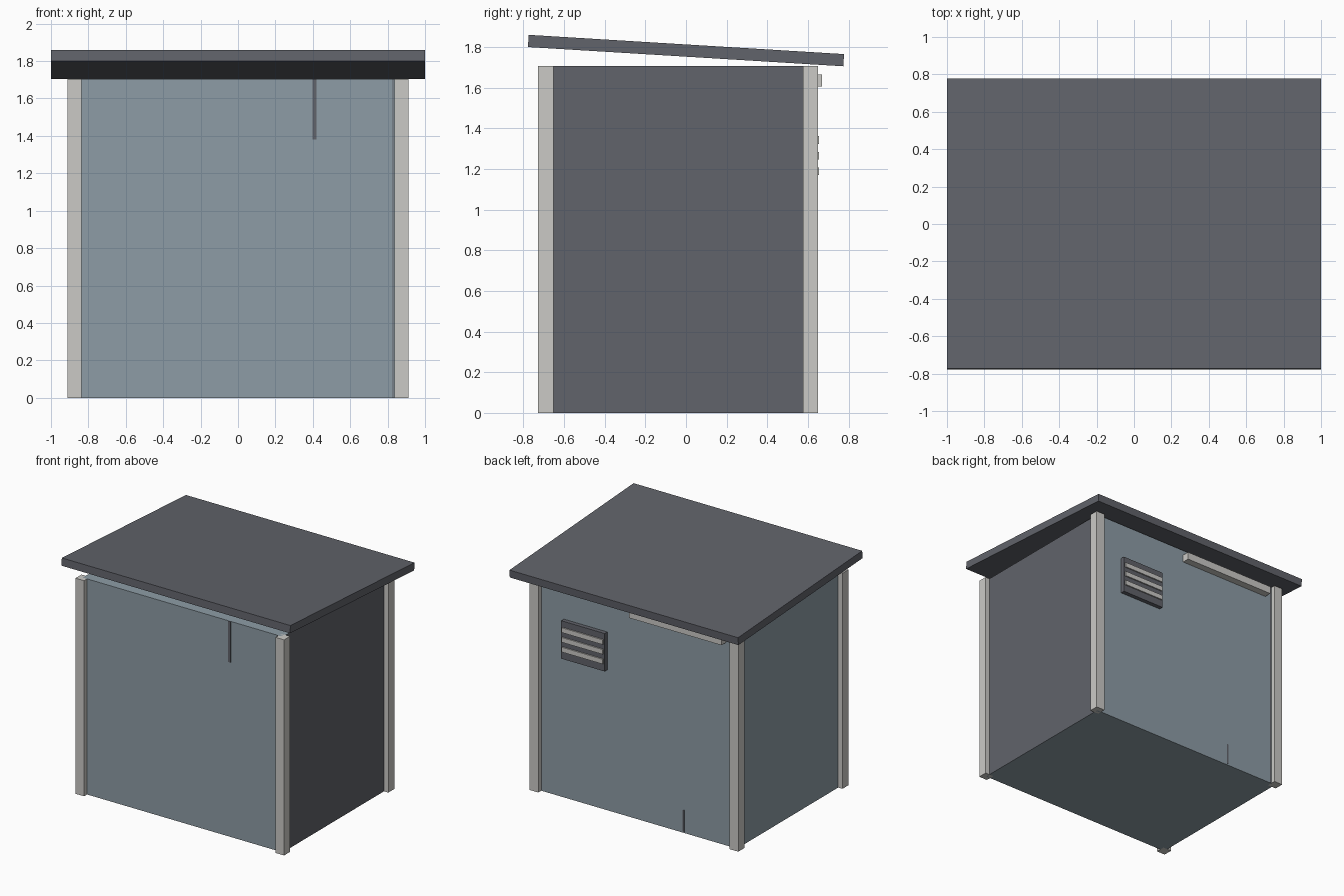
import bpy
import math

if "Cube" in bpy.data.objects:
    bpy.data.objects.remove(bpy.data.objects["Cube"], do_unlink=True)


def material(name, rgb):
    mat = bpy.data.materials.new(name)
    mat.use_nodes = True
    mat.diffuse_color = (*rgb, 1)
    bsdf = next(n for n in mat.node_tree.nodes if n.type == 'BSDF_PRINCIPLED')
    bsdf.inputs["Base Color"].default_value = (*rgb, 1)
    bsdf.inputs["Roughness"].default_value = 0.8
    return mat


BLUE = material("blue grey panel", (0.27, 0.335, 0.38))
DARK = material("dark grey", (0.12, 0.125, 0.145))
LIGHT = material("light trim", (0.6, 0.59, 0.565))


def box(name, x, y, z, *mats):
    """Box spanning the given (low, high) ranges."""
    bpy.ops.mesh.primitive_cube_add(size=1)
    ob = bpy.context.object
    ob.name = name
    for v in ob.data.vertices:
        v.co = [lo + (hi - lo) * (c + 0.5) for c, (lo, hi) in zip(v.co, (x, y, z))]
    for mat in mats:
        ob.data.materials.append(mat)
    return ob


HALF_X, FRONT, BACK, TOP = 0.875, -0.69, 0.612, 1.705
POST = 0.0375

# Cabin body, with the wall on its left side in dark grey
body = box("cabin_body", (-HALF_X, HALF_X), (FRONT, BACK), (0, TOP), BLUE, DARK)
for face in body.data.polygons:
    face.material_index = 1 if face.normal.x > 0.9 else 0

# Corner posts
for side, sx in (("left", 1), ("right", -1)):
    for end, cy in (("front", FRONT), ("back", BACK)):
        cx = sx * HALF_X
        box(f"{end}_{side}_post", (cx - POST, cx + POST),
            (cy - POST, cy + POST), (0, TOP), LIGHT)

# Sloping roof slab, higher at the front
roof = box("roof", (-1, 1), (-0.777, 0.777), (-0.03, 0.03), DARK)
roof.rotation_euler.x = -math.atan(0.061)
roof.location.z = 1.782

# Vent on the back wall: dark plate with three light slats
box("vent_frame", (0.26, 0.64), (BACK, 0.645), (1.11, 1.41), DARK)
for i in range(3):
    z = 1.265 + (i - 1) * 0.077
    box(f"vent_slat_{i + 1}", (0.27, 0.63), (0.63, 0.655), (z - 0.019, z + 0.019), LIGHT)

# Long lamp under the back eave
box("back_lamp", (-0.78, 0.03), (BACK, 0.67), (1.605, 1.665), LIGHT)

# Thin panel seams on the front and back walls
box("front_seam_short", (0.398, 0.42), (FRONT - 0.003, FRONT), (1.38, TOP), DARK)
box("front_seam_edge", (0.825, 0.831), (FRONT - 0.003, FRONT), (0, TOP), DARK)
box("back_seam_short", (-0.415, -0.4), (BACK, BACK + 0.003), (0.01, 0.18), DARK)
box("back_seam_edge", (-0.831, -0.823), (BACK, BACK + 0.003), (0, TOP), DARK)
